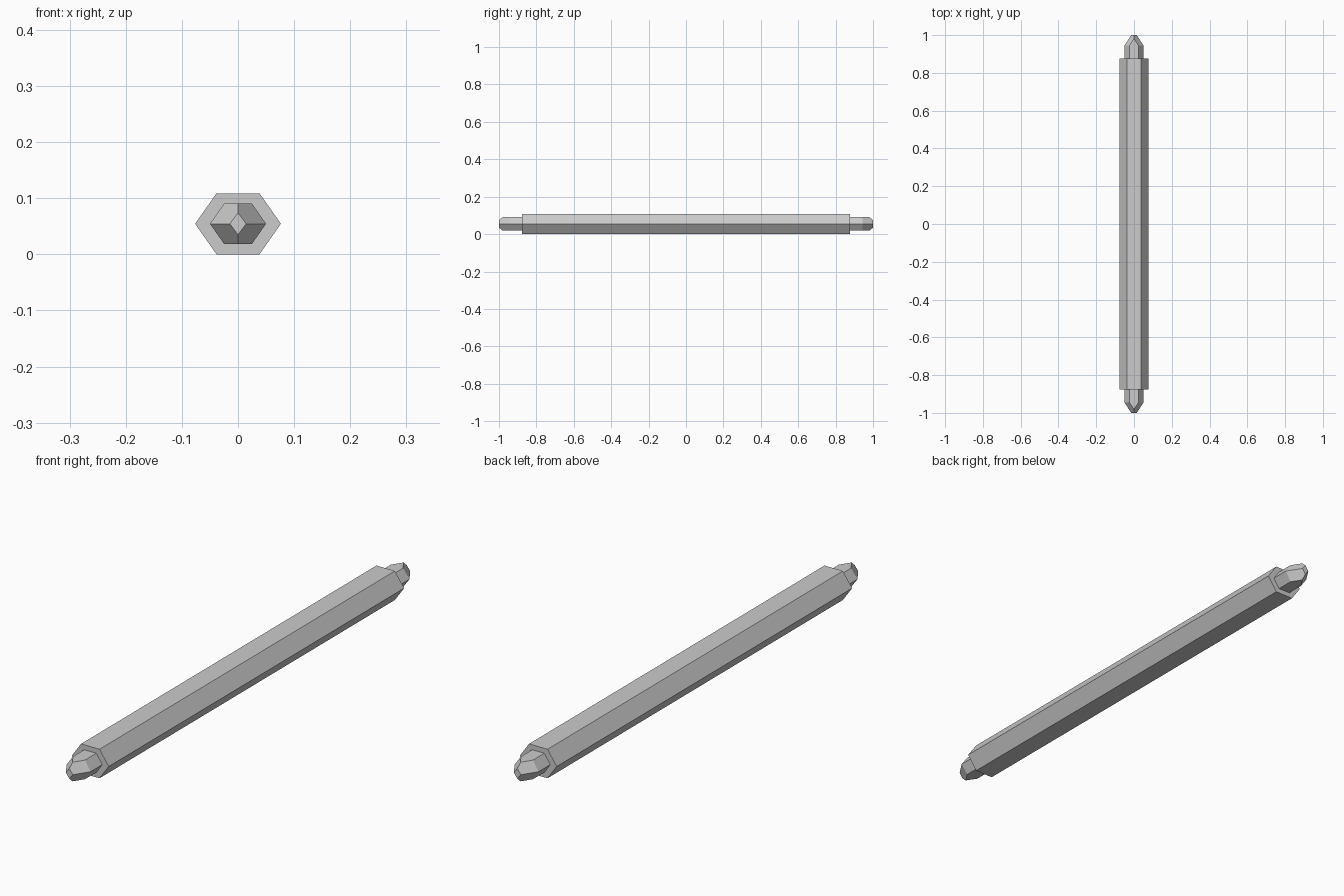
import bpy, bmesh
from mathutils import Vector

cube = bpy.data.objects.get("Cube")
if cube:
    bpy.data.objects.remove(cube, do_unlink=True)

MID_Z = 0.0544      # height of the long axis
BODY_END = 0.876    # half length of the thick bar

grey = bpy.data.materials.new("plain_grey")
grey.use_nodes = True
colour = (0.6, 0.6, 0.6, 1)
grey.diffuse_color = colour
grey.node_tree.nodes["Principled BSDF"].inputs["Base Color"].default_value = colour


def hex_bar(bm, half_w, half_h, y0, y1):
    """Flat-topped hexagonal prism lying along y."""
    outline = [(1, 0), (.5, 1), (-.5, 1), (-1, 0), (-.5, -1), (.5, -1)]
    ring = [bm.verts.new((x * half_w, y0, z * half_h)) for x, z in outline]
    cap = bm.faces.new(ring)
    extruded = bmesh.ops.extrude_face_region(bm, geom=[cap], use_keep_orig=True)["geom"]
    moved = [v for v in extruded if isinstance(v, bmesh.types.BMVert)]
    bmesh.ops.translate(bm, vec=(0, y1 - y0, 0), verts=moved)


def finish(bm, name):
    bmesh.ops.recalc_face_normals(bm, faces=bm.faces)
    mesh = bpy.data.meshes.new(name)
    bm.to_mesh(mesh)
    bm.free()
    mesh.materials.append(grey)
    obj = bpy.data.objects.new(name, mesh)
    obj.location.z = MID_Z
    bpy.context.collection.objects.link(obj)


# Thick hexagonal bar
bm = bmesh.new()
hex_bar(bm, 0.0765, MID_Z, -BODY_END, BODY_END)
finish(bm, "bar_body")

# Thin hexagonal end pins, each cut by four slanted planes to a diamond tip
TIP_X, TIP_Z, SLOPE = 0.0145, 0.0195, 45
for side, name in ((-1, "front_pin"), (1, "back_pin")):
    bm = bmesh.new()
    hex_bar(bm, 0.05, 0.0358, side * (BODY_END - 0.01), side)
    for sx in (-1, 1):
        for sz in (-1, 1):
            normal = Vector((sx / TIP_X, side * SLOPE, sz / TIP_Z))
            cut = bmesh.ops.bisect_plane(
                bm, geom=bm.verts[:] + bm.edges[:] + bm.faces[:], dist=1e-6,
                plane_co=(sx * TIP_X, side, 0), plane_no=normal, clear_outer=True)
            rim = [e for e in cut["geom_cut"] if isinstance(e, bmesh.types.BMEdge)]
            bmesh.ops.holes_fill(bm, edges=rim, sides=0)
    finish(bm, name)
